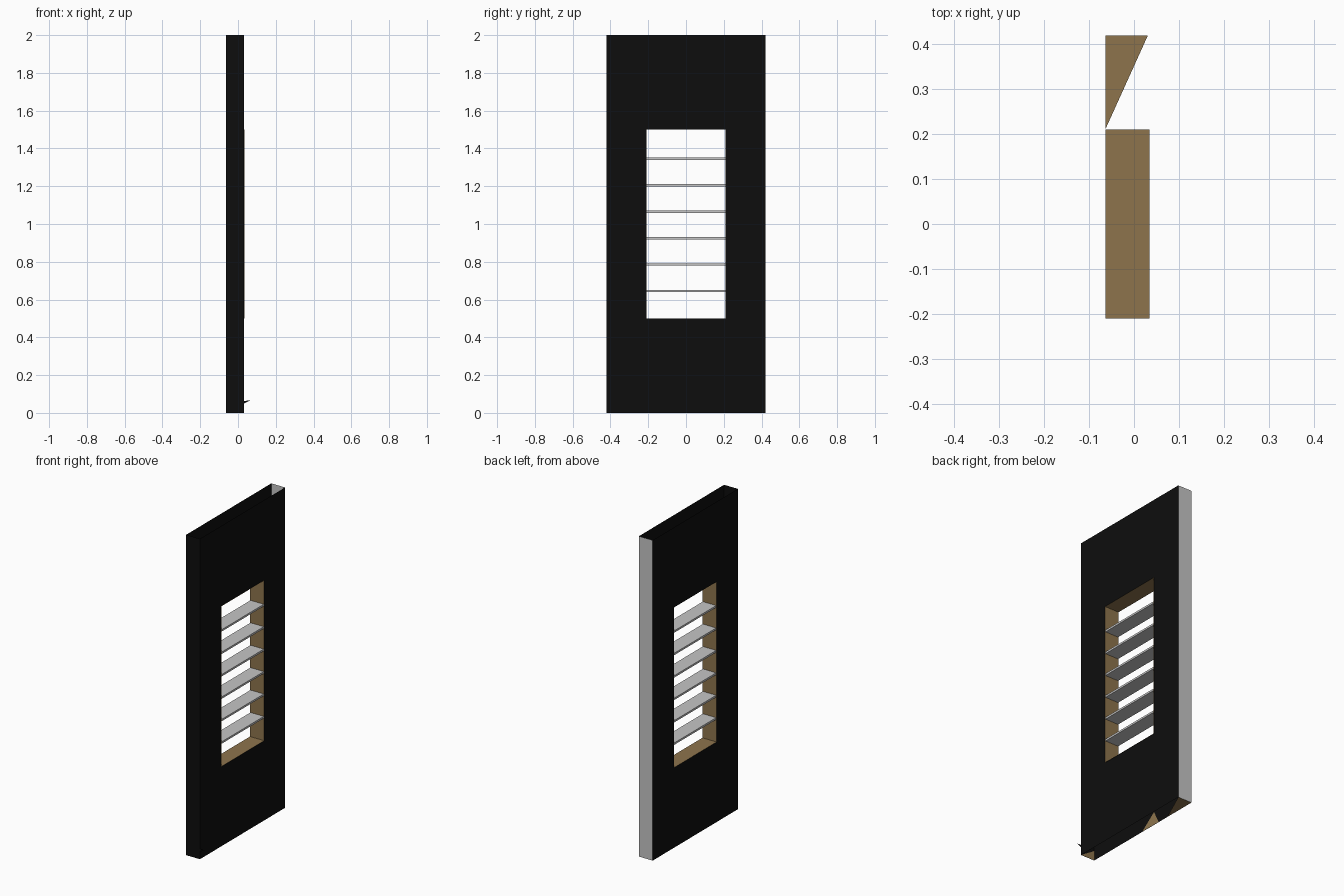
import bpy

if "Cube" in bpy.data.objects:
    bpy.data.objects.remove(bpy.data.objects["Cube"])


def material(name, rgb):
    m = bpy.data.materials.new(name)
    m.diffuse_color = (*rgb, 1)
    m.use_nodes = True
    m.node_tree.nodes["Principled BSDF"].inputs["Base Color"].default_value = m.diffuse_color
    return m


BLACK = material("black paint", (0.004, 0.004, 0.004))
WOOD = material("brown wood", (0.27, 0.175, 0.073))
GREY = material("light grey", (0.56, 0.56, 0.56))

X0, X1 = -0.064, 0.031      # back and front skins
W, H = 0.42, 2.0            # half width and height
A, Z0, Z1 = 0.21, 0.5, 1.5  # window half width, bottom, top


def mesh(name, verts, faces, mat):
    me = bpy.data.meshes.new(name)
    me.from_pydata(verts, [], faces)
    me.materials.append(mat)
    ob = bpy.data.objects.new(name, me)
    bpy.context.collection.objects.link(ob)
    return ob


def box(name, lo, hi, mat):
    v = [(x, y, z) for x in (lo[0], hi[0]) for y in (lo[1], hi[1]) for z in (lo[2], hi[2])]
    f = [(0, 1, 3, 2), (4, 6, 7, 5), (0, 4, 5, 1), (2, 3, 7, 6), (0, 2, 6, 4), (1, 5, 7, 3)]
    return mesh(name, v, f, mat)


def skin(name, x, outward):
    """Flat panel with a rectangular window opening."""
    v = [(x, -W, 0), (x, W, 0), (x, W, H), (x, -W, H),
         (x, -A, Z0), (x, A, Z0), (x, A, Z1), (x, -A, Z1)]
    f = [(i, (i + 1) % 4, (i + 1) % 4 + 4, i + 4) for i in range(4)]
    if outward < 0:
        f = [q[::-1] for q in f]
    return mesh(name, v, f, BLACK)


# Hollow door shell, open at the top
skin("front_skin", X1, 1)
skin("back_skin", X0, -1)
mesh("hinge_edge", [(X0, -W, 0), (X1, -W, 0), (X1, -W, H), (X0, -W, H)], [(0, 1, 2, 3)], BLACK)
mesh("latch_edge", [(X0, W, 0), (X1, W, 0), (X1, W, H), (X0, W, H)], [(3, 2, 1, 0)], GREY)

# Partial bottom and broken edge pieces
mesh("bottom_corner", [(X0, W, 0), (X1, W, 0), (X0, A, 0)], [(0, 1, 2)], WOOD)
mesh("edge_splinter", [(X0, -W, 0.06), (X1, -W, 0.05), (0.064, -W, 0.065)], [(0, 1, 2)], BLACK)
mesh("inner_edge_splinter", [(X0, -W + 0.003, 0), (X1, -W + 0.003, 0), (X0, -W + 0.003, 0.06)],
     [(0, 2, 1)], WOOD)
mesh("inner_back_splinter", [(X0 + 0.003, 0.0, 0), (X0 + 0.003, 0.14, 0), (X0 + 0.003, 0.1, 0.08)],
     [(0, 1, 2)], WOOD)

# Window reveal, facing into the opening
F = X1 + 0.003
ring = [(-A, Z0), (A, Z0), (A, Z1), (-A, Z1)]
mesh("window_reveal", [(x, y, z) for x in (X0, F) for y, z in ring],
     [(i, i + 4, (i + 1) % 4 + 4, (i + 1) % 4)[::-1] for i in range(4)], WOOD)

# Window slats
for i in range(6):
    z = 0.645 + 0.14 * i
    box(f"slat_{i + 1}", (X0 + 0.003, -A, z - 0.006), (X1, A, z + 0.006), GREY)
